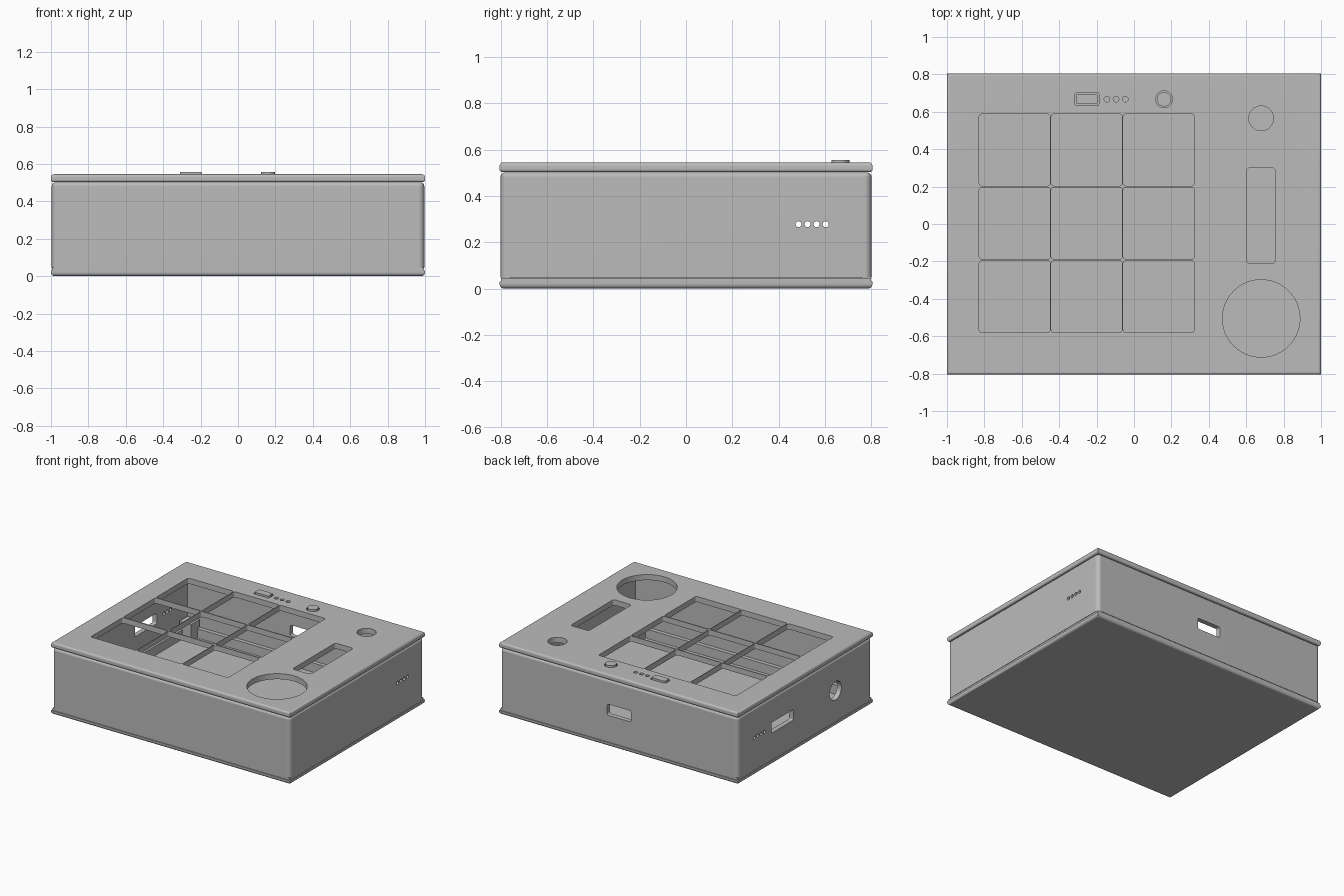
import bpy, bmesh, math
from mathutils import Matrix, Vector

if "Cube" in bpy.data.objects:
    bpy.data.objects.remove(bpy.data.objects["Cube"], do_unlink=True)

grey = bpy.data.materials.new("plain_grey")
grey.use_nodes = True
grey.diffuse_color = (0.5, 0.5, 0.5, 1)
grey.node_tree.nodes["Principled BSDF"].inputs["Base Color"].default_value = (0.5, 0.5, 0.5, 1)


def box(bm, lo, hi, axis=None, r=0, segs=4):
    """Box from corner to corner, rounding the edges that run along one axis."""
    lo, hi = Vector(lo), Vector(hi)
    m = Matrix.Translation((lo + hi) / 2) @ Matrix.Diagonal((hi - lo).to_4d())
    verts = bmesh.ops.create_cube(bm, size=1, matrix=m)["verts"]
    if r:
        edges = {e for v in verts for e in v.link_edges
                 if abs((e.verts[0].co - e.verts[1].co).normalized()[axis]) > 0.9}
        bmesh.ops.bevel(bm, geom=list(edges), offset=r, segments=segs,
                        profile=0.5, affect="EDGES")


def rod(bm, centre, r, length, axis=2, sides=48):
    turn = Matrix.Rotation(math.pi / 2, 4, "Y") if axis == 0 else Matrix()
    bmesh.ops.create_cone(bm, cap_ends=True, segments=sides, radius1=r, radius2=r,
                          depth=length, matrix=Matrix.Translation(centre) @ turn)


def round_rim(bm, r, z, segs=4):
    """Round every horizontal edge lying at height z."""
    edges = [e for e in bm.edges if all(abs(v.co.z - z) < 1e-4 for v in e.verts)]
    bmesh.ops.bevel(bm, geom=edges, offset=r, segments=segs, profile=0.5, affect="EDGES")


def part(name, bm):
    mesh = bpy.data.meshes.new(name)
    bmesh.ops.recalc_face_normals(bm, faces=bm.faces)
    bm.to_mesh(mesh)
    bm.free()
    mesh.materials.append(grey)
    ob = bpy.data.objects.new(name, mesh)
    bpy.context.collection.objects.link(ob)
    return ob


def cut(ob, bm):
    """Subtract a cutter mesh and discard it."""
    cutter = part("cutter", bm)
    cutter.hide_render = True
    mod = ob.modifiers.new("cut", "BOOLEAN")
    mod.operation, mod.solver, mod.object = "DIFFERENCE", "EXACT", cutter
    bpy.context.view_layer.objects.active = ob
    bpy.ops.object.modifier_apply(modifier=mod.name)
    bpy.data.objects.remove(cutter, do_unlink=True)


X, Y = 1.0, 0.805
BODY_LOW, BODY_TOP, LID_LOW, LID_TOP = 0.047, 0.502, 0.503, 0.545
WALL, PORT_Z = 0.04, 0.275

# Body shell
bm = bmesh.new()
box(bm, (-X + .004, -Y + .004, BODY_LOW), (X - .004, Y - .004, BODY_TOP), 2, 0.03)
round_rim(bm, 0.02, BODY_TOP)
body = part("body_shell", bm)

bm = bmesh.new()
box(bm, (-X + WALL, -Y + WALL, -0.1), (X - WALL, Y - WALL, 0.7))
cut(body, bm)

# Side and back ports, vent holes
bm = bmesh.new()
box(bm, (-0.1, Y - 0.1, PORT_Z - 0.042), (0.1, Y + 0.1, PORT_Z + 0.042), 1, 0.015)
box(bm, (-X - 0.1, 0.14, PORT_Z - 0.04), (-X + 0.1, 0.40, PORT_Z + 0.04), 0, 0.01)
rod(bm, (-X, -0.365, PORT_Z - 0.01), 0.07, 0.2, 0)
for i in range(4):
    rod(bm, (0, 0.486 + i * 0.039, PORT_Z + 0.003), 0.013, 2.2, 0, 24)
cut(body, bm)

# Base plate, seam band and inner lip
bm = bmesh.new()
box(bm, (-X, -Y, 0), (X, Y, 0.03))
round_rim(bm, 0.02, 0)
base = part("base_plate", bm)

bm = bmesh.new()
box(bm, (-X + .006, -Y + .006, 0.03), (X - .006, Y - .006, 0.046))
seam = part("seam_band", bm)
bm = bmesh.new()
box(bm, (-X + .06, -Y + .06, 0), (X - .06, Y - .06, 0.1))
cut(seam, bm)

bm = bmesh.new()
box(bm, (-X + .045, -Y + .045, 0.03), (X - .045, Y - .045, 0.1))
lip = part("base_lip", bm)
bm = bmesh.new()
box(bm, (-X + .075, -Y + .075, 0), (X - .075, Y - .075, 0.2))
cut(lip, bm)

# Inner corner posts
bm = bmesh.new()
for sx in (-1, 1):
    for sy in (-1, 1):
        a, b = sorted((sx * 0.85, sx * 0.95)), sorted((sy * 0.655, sy * 0.755))
        box(bm, (a[0], b[0], 0.03), (a[1], b[1], 0.16))
posts = part("corner_posts", bm)

# Lid
bm = bmesh.new()
box(bm, (-X, -Y, LID_LOW), (X, Y, LID_TOP))
round_rim(bm, 0.015, LID_TOP)
round_rim(bm, 0.012, LID_LOW)
lid = part("lid", bm)

# Key grid, dial, slider, knob, switch and indicator openings
bm = bmesh.new()
lo, hi = LID_LOW - 0.1, LID_TOP + 0.1
for i in range(3):
    for j in range(3):
        x, y = -0.638 + i * 0.385, -0.388 + j * 0.392
        box(bm, (x - .19, y - .192, lo), (x + .19, y + .192, hi), 2, 0.015)
rod(bm, (0.68, -0.505, LID_TOP), 0.207, 0.3, sides=64)
rod(bm, (0.68, 0.565, LID_TOP), 0.066, 0.3)
box(bm, (0.603, -0.212, lo), (0.755, 0.302, hi), 2, 0.02)
box(bm, (-0.317, 0.634, lo), (-0.188, 0.702, hi), 2, 0.01)
rod(bm, (0.161, 0.667, LID_TOP), 0.045, 0.3)
for i in range(3):
    rod(bm, (-0.145 + i * 0.049, 0.667, LID_TOP), 0.015, 0.3, sides=24)
cut(lid, bm)

# Raised switch and button
bm = bmesh.new()
box(bm, (-0.31, 0.641, LID_LOW), (-0.195, 0.695, 0.556), 2, 0.01)
switch = part("switch_cap", bm)
bm = bmesh.new()
rod(bm, (0.161, 0.667, 0.53), 0.038, 0.052)
button = part("round_button", bm)

# Smooth shading with sharp edges kept and flat faces held flat
parts = (body, base, seam, lip, posts, lid, switch, button)
for ob in bpy.context.view_layer.objects:
    ob.select_set(ob in parts)
bpy.context.view_layer.objects.active = body
bpy.ops.object.shade_smooth_by_angle(angle=math.radians(35))
for ob in parts:
    ob.modifiers.new("flat_faces", "WEIGHTED_NORMAL").keep_sharp = True
